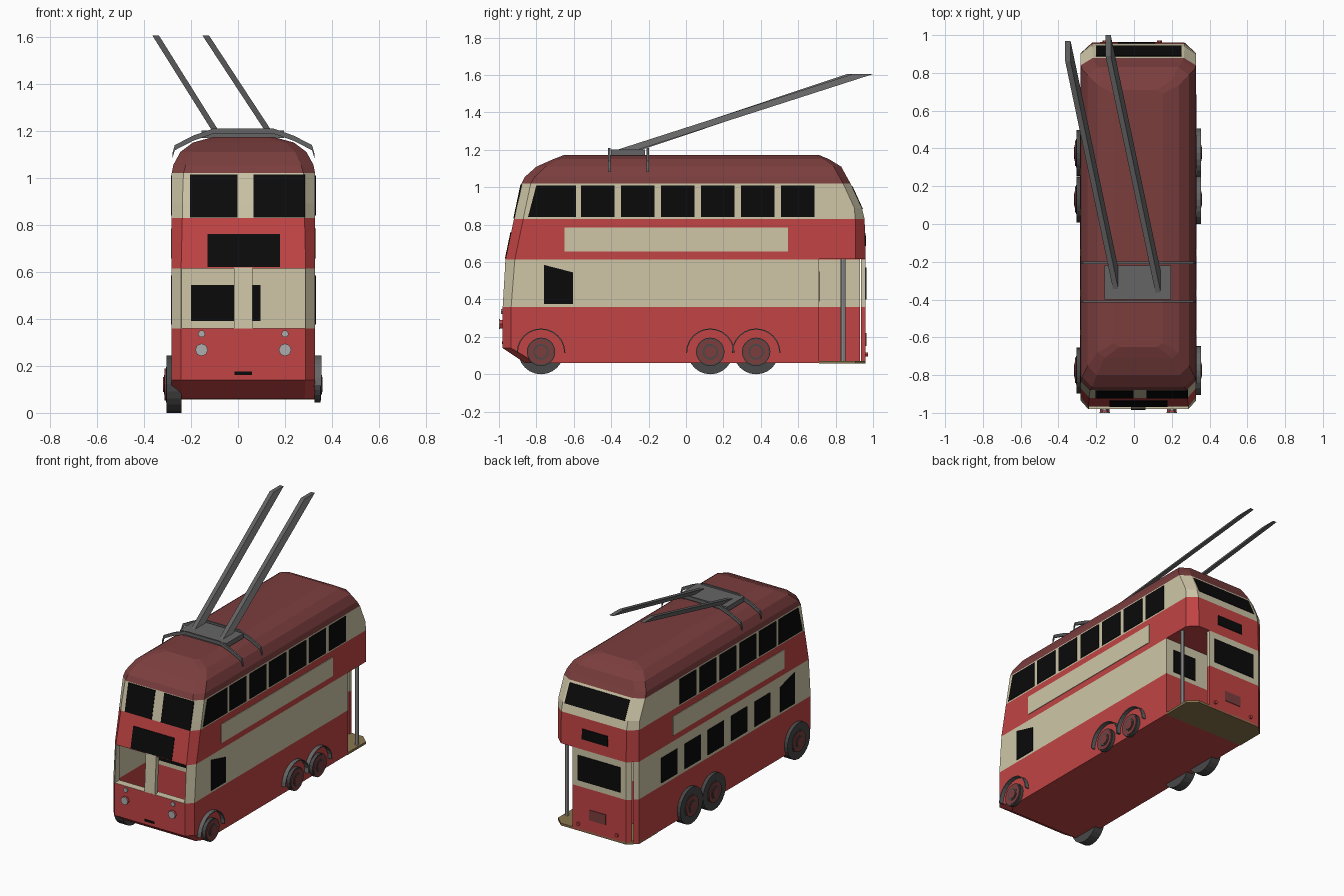
import bpy, bmesh, math
from mathutils import Vector

if "Cube" in bpy.data.objects:
    bpy.data.objects.remove(bpy.data.objects["Cube"])

CX = 0.023      # body centre line
W = 0.305       # body half width


def mat(name, *c):
    m = bpy.data.materials.new(name)
    m.diffuse_color = (*c, 1)
    m.use_nodes = True
    m.node_tree.nodes["Principled BSDF"].inputs["Base Color"].default_value = m.diffuse_color
    return m


RED = mat("red", 0.54, 0.058, 0.058)
CREAM = mat("cream", 0.62, 0.565, 0.39)
MAROON = mat("maroon", 0.2, 0.048, 0.048)
BLACK = mat("black", 0.003, 0.003, 0.003)
GREY = mat("grey", 0.13, 0.13, 0.13)
TYRE = mat("tyre_grey", 0.065, 0.065, 0.065)
SILVER = mat("silver", 0.42, 0.42, 0.42)
TAN = mat("tan", 0.25, 0.18, 0.075)


def obj(name, bm, *mats):
    bmesh.ops.recalc_face_normals(bm, faces=bm.faces)
    me = bpy.data.meshes.new(name)
    bm.to_mesh(me)
    bm.free()
    for m in mats:
        me.materials.append(m)
    o = bpy.data.objects.new(name, me)
    bpy.context.collection.objects.link(o)
    return o


def loft(name, rings, *mats, close=False):
    """Skin a list of equal point rings and cap (or join) the ends."""
    bm = bmesh.new()
    vs = [[bm.verts.new(p) for p in r] for r in rings]
    n = len(vs[0])
    for a, b in zip(vs, vs[1:] + (vs[:1] if close else [])):
        for i in range(n):
            bm.faces.new((a[i], a[(i + 1) % n], b[(i + 1) % n], b[i]))
    if not close:
        bm.faces.new(vs[0])
        bm.faces.new(vs[-1])
    return obj(name, bm, *mats)


def box(name, x, y, z, m):
    return loft(name, [[(x[0], y[0], h), (x[1], y[0], h), (x[1], y[1], h), (x[0], y[1], h)] for h in z], m)


def plate(name, corners, direction, m, t=0.005):
    d = Vector(direction) * t
    return loft(name, [[Vector(c) - d for c in corners], [Vector(c) + d for c in corners]], m)


def disc(name, c, r, depth, axis, m, n=20):
    """Cylinder centred on c along axis 'x', 'y' or 'z'."""
    rings = []
    for s in (-depth / 2, depth / 2):
        ring = []
        for i in range(n):
            a = 2 * math.pi * i / n
            u, v = r * math.cos(a), r * math.sin(a)
            p = {'x': (s, u, v), 'y': (u, s, v), 'z': (u, v, s)}[axis]
            ring.append(Vector(c) + Vector(p))
        rings.append(ring)
    return loft(name, rings, m)


# ---- body shell: z, half width, front y, front corner y, rear y, rear corner y, front/rear flat half width
RINGS = [
    (0.06, W, -0.86, -0.80, 0.96, 0.905, 0.26, 0.245),
    (0.14, W, -0.98, -0.935, 0.96, 0.905, 0.265, 0.245),
    (0.36, W, -0.98, -0.935, 0.96, 0.905, 0.265, 0.245),
    (0.615, W, -0.965, -0.915, 0.96, 0.905, 0.265, 0.245),
    (0.83, W, -0.92, -0.87, 0.955, 0.905, 0.26, 0.245),
    (0.89, W, -0.908, -0.858, 0.94, 0.90, 0.26, 0.245),
    (1.02, W, -0.88, -0.83, 0.88, 0.84, 0.255, 0.24),
    (1.055, 0.298, -0.862, -0.81, 0.86, 0.82, 0.245, 0.235),
    (1.11, 0.268, -0.80, -0.75, 0.83, 0.79, 0.22, 0.21),
    (1.15, 0.215, -0.71, -0.68, 0.765, 0.735, 0.18, 0.18),
    (1.173, 0.13, -0.65, -0.63, 0.71, 0.69, 0.10, 0.10),
]


def skin_y(z, col):
    for a, b in zip(RINGS, RINGS[1:]):
        if a[0] <= z <= b[0]:
            return a[col] + (b[col] - a[col]) * (z - a[0]) / (b[0] - a[0])


rings = []
for z, w, yf, yfc, yr, yrc, fx, rx in RINGS:
    rings.append([(CX + x, y, z) for x, y in (
        (-fx, yf), (fx, yf), (w, yfc), (w, yrc), (rx, yr), (-rx, yr), (-w, yrc), (-w, yfc))])
shell = loft("shell", rings, RED)

# hollow out the driver's cab and the open rear platform
cutters = [
    box("cab_cut", (CX - 0.28, CX + 0.28), (-0.93, -0.60), (0.16, 0.614), RED),
    box("windscreen_cut", (CX - 0.262, CX + 0.262), (-1.1, -0.90), (0.361, 0.6145), RED),
    box("platform_cut", (-0.255, 0.5), (0.71, 0.935), (0.04, 0.6155), RED),
    box("corner_cut", (0.18, 0.5), (0.80, 1.1), (0.04, 0.6155), RED),
]
for c in cutters:
    c.hide_render = True
    md = shell.modifiers.new("cut", 'BOOLEAN')
    md.operation, md.object, md.solver = 'DIFFERENCE', c, 'EXACT'
dg = bpy.context.evaluated_depsgraph_get()
bm = bmesh.new()
bm.from_mesh(shell.evaluated_get(dg).to_mesh())
for o in cutters + [shell]:
    bpy.data.objects.remove(o)

# paint bands by height
for h in (0.36, 0.615, 0.83, 1.02):
    bmesh.ops.bisect_plane(bm, geom=bm.verts[:] + bm.edges[:] + bm.faces[:], dist=1e-5,
                           plane_co=(0, 0, h), plane_no=(0, 0, 1))
for f in bm.faces:
    z = f.calc_center_median().z
    f.material_index = 2 if z > 1.02 else 1 if z > 0.83 else 0 if z > 0.61 else 1 if z > 0.3605 else 0
    f.smooth = False
obj("body", bm, RED, CREAM, MAROON)


# ---- plates on the sides, front and rear
def side_plate(name, s, y0, y1, z0, z1, m, z1b=None, y0b=None):
    x = CX + s * W
    plate(name, [(x, y0, z0), (x, y1, z0), (x, y1, z1 if z1b is None else z1b),
                 (x, y0 if y0b is None else y0b, z1)], (1, 0, 0), m, 0.004)


def end_plate(name, x0, x1, z0, z1, m, col):
    a, b = skin_y(z0, col), skin_y(z1, col)
    plate(name, [(x0, a, z0), (x1, a, z0), (x1, b, z1), (x0, b, z1)], (0, 1, 0), m, 0.004)


for s, count in ((1, 7), (-1, 6)):
    side_plate("upper_window_first", s, -0.845, -0.588, 0.84, 1.01, BLACK, y0b=-0.80)
    for i in range(1, count):
        y = -0.561 + (i - 1) * 0.2138
        side_plate("upper_window", s, y, y + 0.178, 0.84, 1.01, BLACK)
    side_plate("advert_panel", s, -0.65, 0.545, 0.657, 0.785, CREAM)
    side_plate("cab_side_window", s, -0.76, -0.605, 0.375, 0.585, BLACK, z1b=0.545)
for i in range(5):
    y = -0.50 + i * 0.25
    side_plate("lower_window", -1, y, y + 0.17, 0.38, 0.55, BLACK)

end_plate("front_upper_window_left", -0.205, -0.003, 0.832, 1.015, BLACK, 2)
end_plate("front_upper_window_right", 0.065, 0.285, 0.832, 1.015, BLACK, 2)
end_plate("front_route_screen", -0.13, 0.178, 0.62, 0.76, BLACK, 2)
end_plate("front_number_plate", -0.015, 0.06, 0.162, 0.176, BLACK, 2)
end_plate("rear_upper_window", -0.2, 0.252, 0.885, 1.005, BLACK, 4)
end_plate("rear_route_screen", -0.085, 0.11, 0.685, 0.755, BLACK, 4)
end_plate("rear_lower_window", -0.18, 0.14, 0.40, 0.57, BLACK, 4)
end_plate("rear_number_plate", -0.07, 0.055, 0.15, 0.22, MAROON, 4)

# bulkhead windows
plate("cab_bulkhead_window", [(-0.2, -0.6, 0.39), (0.095, -0.6, 0.39), (0.095, -0.6, 0.545), (-0.2, -0.6, 0.545)],
      (0, 1, 0), BLACK)
plate("platform_bulkhead_window", [(0.09, 0.71, 0.39), (0.27, 0.71, 0.39), (0.27, 0.71, 0.55), (0.09, 0.71, 0.55)],
      (0, 1, 0), BLACK)

# windscreen pillar, platform floor and grab pole
loft("windscreen_pillar", [[(x, y + d, z) for x, d in ((-0.017, 0), (0.061, 0), (0.061, 0.03), (-0.017, 0.03))]
                           for y, z in ((-0.98, 0.355), (-0.965, 0.618))], CREAM)
loft("platform_floor", [[(CX + x, y, z) for x, y in (
    (-W, 0.71), (W, 0.71), (W, 0.905), (0.245, 0.96), (-0.245, 0.96), (-W, 0.905))] for z in (0.057, 0.072)], TAN)
disc("grab_pole", (0.305, 0.84, 0.338), 0.013, 0.556, 'z', SILVER, 8)

# ---- lamps
for x in (-0.155, 0.2):
    disc("headlight_housing", (x, -0.985, 0.268), 0.026, 0.026, 'y', RED, 6)
    disc("headlight_lens", (x, -0.9975, 0.268), 0.027, 0.005, 'y', SILVER, 8)
    disc("side_lamp", (x, -0.982, 0.336), 0.016, 0.014, 'y', SILVER, 6)
for x in (-0.155, 0.135):
    disc("tail_lamp", (x, 0.962, 0.105), 0.012, 0.02, 'y', RED, 6)

# ---- wheels: full tyres on the left, hubs and arches on the right
for y in (-0.775, 0.13, 0.375):
    disc("tyre", (-0.273, y, 0.122), 0.122, 0.064, 'x', TYRE, 24)
    for s, x in ((-1, -0.303), (1, 0.338)):
        disc("wheel_rim", (x, y, 0.12), 0.076, 0.024 if s > 0 else 0.008, 'x', TYRE)
        disc("wheel_disc", (x + s * 0.004, y, 0.12), 0.068, 0.024 if s > 0 else 0.01, 'x', MAROON)
        disc("hub_ring", (x + s * 0.007, y, 0.12), 0.042, 0.024 if s > 0 else 0.01, 'x', TYRE)
        disc("hub_cap", (x + s * 0.010, y, 0.12), 0.032, 0.024 if s > 0 else 0.01, 'x', MAROON)
    arch = []
    for i in range(13):
        a = math.pi * i / 12
        arch.append([(x, y + r * math.cos(a), 0.115 + r * math.sin(a))
                     for x, r in ((0.32, 0.124), (0.356, 0.124), (0.356, 0.13), (0.32, 0.13))])
    loft("wheel_arch", arch, GREY)

# ---- trolley gear on the roof
half = [(0.302, 1.10), (0.292, 1.135), (0.215, 1.175), (0.13, 1.205)]
path = [(-x, z) for x, z in half] + half[::-1]
for y in (-0.41, -0.205):
    loft("roof_strap", [[(CX + x, y + dy, z + dz) for dy, dz in ((-0.006, -0.018), (0.006, -0.018), (0.006, 0.004),
                                                                (-0.006, 0.004))] for x, z in path], GREY)
box("trolley_base", (-0.155, 0.195), (-0.40, -0.22), (1.17, 1.202), GREY)
for (x0, y0), (x1, y1) in (((-0.095, -0.30), (-0.35, 0.915)), ((0.13, -0.32), (-0.137, 0.945))):
    loft("trolley_pole", [[(x + dx, y + dy, z) for dx, dy in ((-0.014, -0.055), (0.014, -0.055), (0.014, 0.055),
                                                              (-0.014, 0.055))]
                          for x, y, z in ((x0, y0, 1.198), (x1, y1, 1.605))], GREY)
